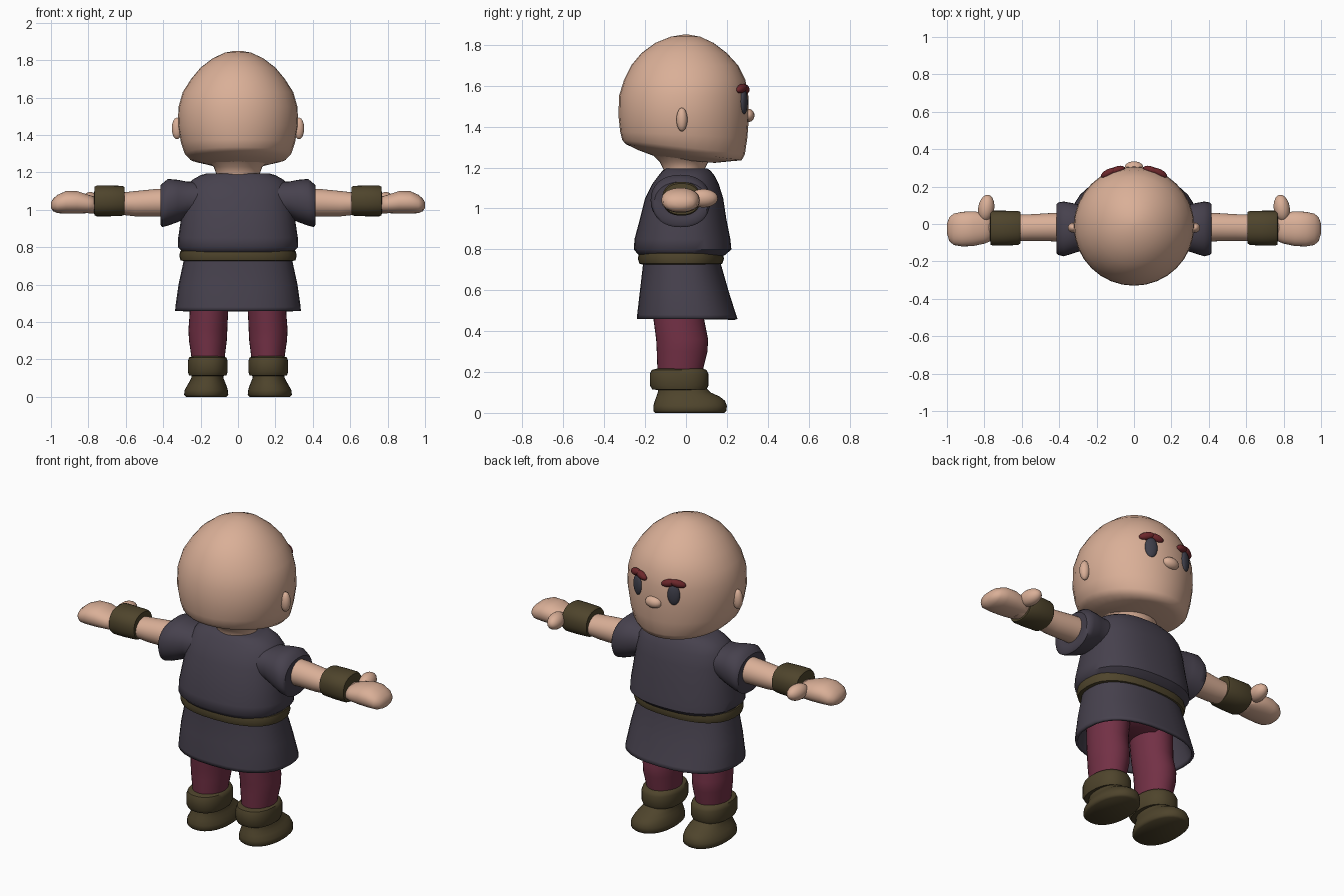
import bpy, bmesh, math
from mathutils import Matrix


def material(name, rgb):
    m = bpy.data.materials.new(name)
    m.diffuse_color = (*rgb, 1)
    return m


skin = material("skin", (0.70, 0.43, 0.31))
cloth = material("charcoal cloth", (0.062, 0.053, 0.075))
maroon = material("maroon cloth", (0.17, 0.03, 0.06))
leather = material("olive leather", (0.077, 0.058, 0.025))
brow_red = material("brow red", (0.15, 0.02, 0.024))
eye_dark = material("eye slate", (0.05, 0.05, 0.07))


def finish(name, bm, mat, mirror=False, thick=0, angle=50):
    bmesh.ops.recalc_face_normals(bm, faces=bm.faces)
    me = bpy.data.meshes.new(name)
    bm.to_mesh(me)
    bm.free()
    me.materials.append(mat)
    me.shade_smooth()
    me.set_sharp_from_angle(angle=math.radians(angle))
    ob = bpy.data.objects.new(name, me)
    bpy.context.collection.objects.link(ob)
    if thick:
        s = ob.modifiers.new("thickness", 'SOLIDIFY')
        s.thickness, s.offset = thick, -1
    if mirror:
        ob.modifiers.new("mirror", 'MIRROR')
    return ob


def loft(name, rings, mat, axis='z', p=2.0, n=32, caps=(True, True), **kw):
    """Rings are (position, a0, a1, b0, b1[, tilt]): bounds of each cross-section."""
    bm = bmesh.new()
    loops = []
    for pos, a0, a1, b0, b1, *tilt in rings:
        loop = []
        for i in range(n):
            t = 2 * math.pi * i / n
            c, s = math.cos(t), math.sin(t)
            u = math.copysign(abs(c) ** (2 / p), c)
            v = math.copysign(abs(s) ** (2 / p), s)
            a = (a0 + a1) / 2 + (a1 - a0) / 2 * u
            b = (b0 + b1) / 2 + (b1 - b0) / 2 * v
            h = pos + (tilt[0] * v if tilt else 0)
            loop.append(bm.verts.new((a, b, h) if axis == 'z' else (h, a, b)))
        loops.append(loop)
    for lo, hi in zip(loops, loops[1:]):
        for i in range(n):
            j = (i + 1) % n
            bm.faces.new((lo[i], lo[j], hi[j], hi[i]))
    if caps[0]:
        bm.faces.new(loops[0][::-1])
    if caps[1]:
        bm.faces.new(loops[-1])
    return finish(name, bm, mat, **kw)


def ellipsoid(name, centre, radii, mat, turn=0, tilt=0, mirror=False):
    bm = bmesh.new()
    m = (Matrix.Translation(centre) @ Matrix.Rotation(turn, 4, 'Z')
         @ Matrix.Rotation(tilt, 4, 'Y') @ Matrix.Diagonal((*radii, 1)))
    bmesh.ops.create_uvsphere(bm, u_segments=20, v_segments=12, radius=1, matrix=m)
    return finish(name, bm, mat, mirror, angle=80)


def sym(z, x, y0, y1, *tilt):
    return (z, -x, x, y0, y1, *tilt)


# Head and neck
loft("head", [sym(1.235, .13, -.13, .14, -.012), sym(1.258, .21, -.23, .23, -.026),
              sym(1.275, .26, -.295, .272, -.04), sym(1.30, .285, -.312, .288, -.035),
              sym(1.36, .305, -.322, .30, -.015), sym(1.45, .322, -.33, .308),
              sym(1.55, .318, -.328, .305), sym(1.63, .295, -.303, .29),
              sym(1.70, .25, -.268, .255), sym(1.76, .20, -.218, .20),
              sym(1.81, .135, -.15, .135), sym(1.84, .07, -.075, .07),
              sym(1.85, .015, -.015, .015)], skin, angle=75)
loft("neck", [sym(1.10, .12, -.11, .09), sym(1.19, .115, -.11, .09),
              sym(1.23, .13, -.13, .11), sym(1.26, .17, -.16, .15)], skin)

# Face
ellipsoid("ear", (.326, -.02, 1.435), (.028, .027, .058), skin, mirror=True)
ellipsoid("nose", (0, .303, 1.455), (.05, .032, .033), skin)
ellipsoid("eye", (.118, .283, 1.52), (.035, .016, .06), eye_dark, turn=-.38, mirror=True)
ellipsoid("brow_inner", (.088, .289, 1.585), (.042, .02, .021), brow_red,
          turn=-.3, tilt=-.25, mirror=True)
ellipsoid("brow_outer", (.138, .272, 1.587), (.045, .02, .021), brow_red,
          turn=-.5, tilt=.25, mirror=True)

# Tunic: upper body, sleeves, skirt and belt
loft("tunic_top", [sym(.755, .27, -.20, .16), sym(.775, .295, -.235, .195),
                   sym(.80, .322, -.255, .222), sym(.85, .32, -.252, .217),
                   sym(.95, .305, -.225, .197), sym(1.05, .29, -.20, .182),
                   sym(1.12, .275, -.165, .16), sym(1.16, .245, -.135, .14),
                   sym(1.185, .20, -.115, .12), sym(1.195, .165, -.10, .105)],
     cloth, p=2.4)
loft("sleeve", [(.18, -.14, .10, .96, 1.15), (.27, -.14, .10, .96, 1.15),
                (.32, -.155, .11, .935, 1.16), (.375, -.173, .12, .915, 1.165),
                (.405, -.165, .115, .908, 1.14), (.415, -.155, .105, .92, 1.13),
                (.412, -.12, .08, .95, 1.11)], cloth, axis='x', p=2.2, mirror=True)
loft("skirt", [sym(.46, .336, -.24, .252), sym(.48, .335, -.239, .245),
               sym(.60, .318, -.225, .207), sym(.73, .29, -.21, .17),
               sym(.77, .285, -.21, .165)], cloth, p=2.4,
     caps=(False, False), thick=.015)
loft("belt", [sym(.725, .285, -.21, .16), sym(.73, .308, -.228, .178),
              sym(.755, .314, -.236, .186), sym(.78, .308, -.23, .18),
              sym(.787, .285, -.21, .16)], leather, p=2.4)

# Arms, cuffs and hands
loft("arm", [(.36, -.095, .06, .965, 1.115), (.45, -.092, .058, .965, 1.11),
             (.55, -.09, .052, .965, 1.10), (.64, -.09, .05, .975, 1.09),
             (.80, -.08, .04, .98, 1.07)], skin, axis='x', mirror=True)
loft("wrist_cuff", [(.607, -.08, .04, .985, 1.09), (.608, -.105, .065, .972, 1.122),
                    (.62, -.112, .069, .968, 1.128), (.69, -.116, .071, .965, 1.13),
                    (.755, -.116, .071, .965, 1.13), (.768, -.11, .066, .97, 1.122),
                    (.769, -.08, .04, .985, 1.08)], leather, axis='x', p=2.3, mirror=True)
loft("hand", [(.75, -.085, .045, .985, 1.065), (.80, -.105, .06, .982, 1.08),
              (.86, -.118, .068, .98, 1.10), (.92, -.12, .065, .98, 1.10),
              (.965, -.112, .055, .982, 1.08), (.988, -.09, .035, .992, 1.06),
              (1.0, -.05, 0, 1.01, 1.04)], skin, axis='x', p=2.2, mirror=True, angle=80)
ellipsoid("thumb", (.79, .085, 1.05), (.043, .072, .045), skin, turn=.15, mirror=True)

# Trousers
loft("hips", [sym(.56, .20, -.12, .08), sym(.60, .255, -.17, .12),
              sym(.74, .26, -.18, .14)], maroon)
loft("leg", [(.14, .075, .245, -.135, .08), (.22, .07, .25, -.14, .085),
             (.30, .06, .262, -.143, .105), (.36, .057, .265, -.146, .108),
             (.45, .053, .258, -.158, .09), (.66, .03, .26, -.165, .09)],
     maroon, mirror=True)

# Boots
loft("boot_foot", [(0, .062, .278, -.15, .188), (.01, .052, .288, -.16, .198),
                   (.035, .054, .286, -.16, .20), (.06, .062, .272, -.152, .19),
                   (.08, .07, .26, -.145, .165), (.10, .078, .25, -.138, .12),
                   (.13, .08, .245, -.135, .09)], leather, p=2.2, mirror=True)
loft("boot_cuff", [(.112, .08, .245, -.14, .08), (.115, .062, .262, -.165, .10),
                   (.135, .055, .268, -.177, .11), (.19, .055, .268, -.177, .11),
                   (.21, .062, .262, -.168, .10), (.217, .08, .245, -.14, .08)],
     leather, p=2.3, mirror=True)
